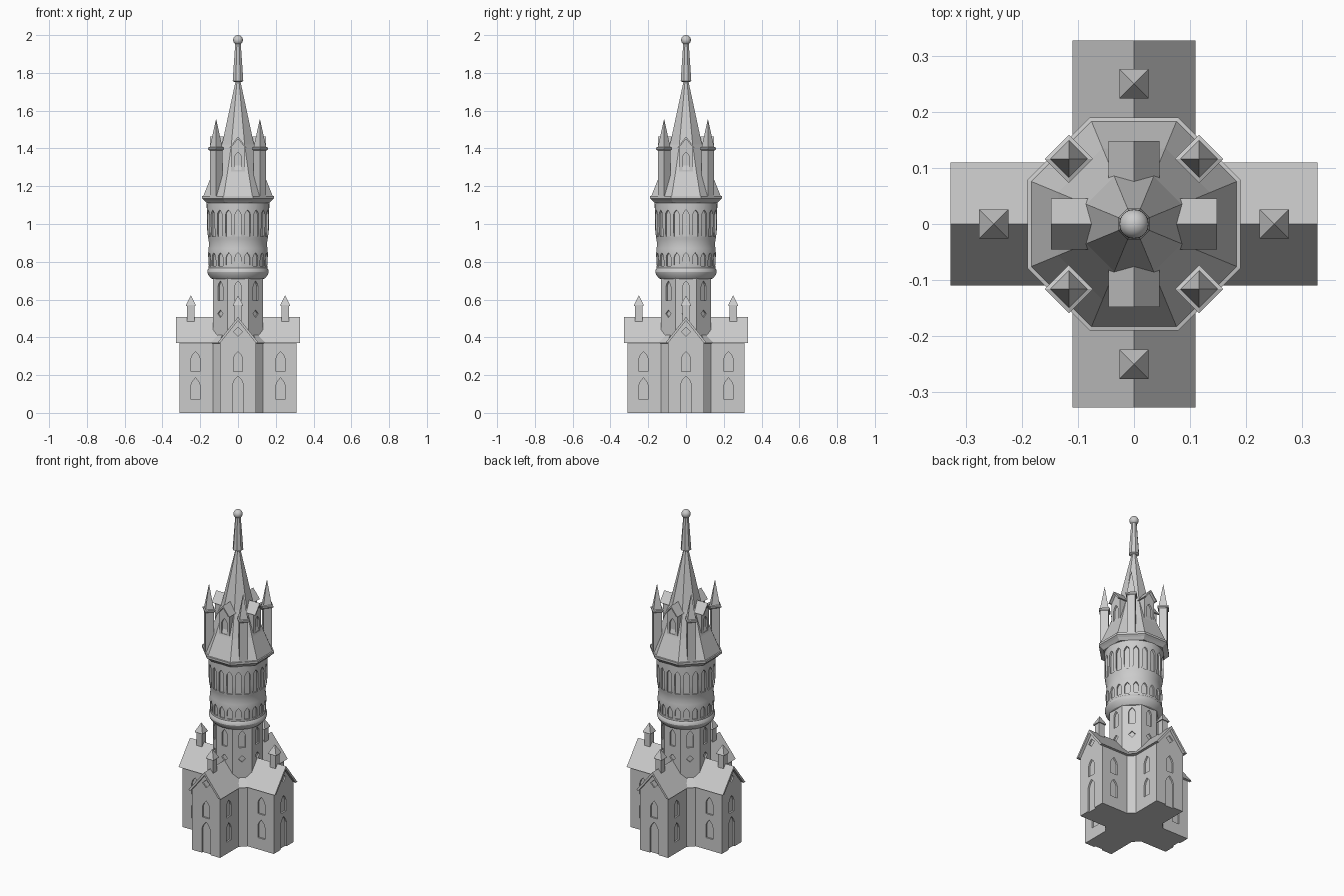
import bpy, bmesh, math
from mathutils import Matrix, Vector

if "Cube" in bpy.data.objects:
    bpy.data.objects.remove(bpy.data.objects["Cube"])

stone = bpy.data.materials.new("grey_stone")
stone.diffuse_color = (0.6, 0.6, 0.6, 1)
stone.use_nodes = True
stone.node_tree.nodes["Principled BSDF"].inputs["Base Color"].default_value = stone.diffuse_color
C8 = math.cos(math.pi / 8)
QUARTERS = [math.pi / 2 * i for i in range(4)]
DIAGONALS = [a + math.pi / 4 for a in QUARTERS]


def rot(a):
    return Matrix.Rotation(a, 4, 'Z')


def prism(bm, pts, y0, y1, mat=Matrix()):
    """Extrude an (x, z) outline along y."""
    a = [bm.verts.new(mat @ Vector((x, y0, z))) for x, z in pts]
    b = [bm.verts.new(mat @ Vector((x, y1, z))) for x, z in pts]
    n = len(pts)
    bm.faces.new(a)
    bm.faces.new(b[::-1])
    for i in range(n):
        j = (i + 1) % n
        bm.faces.new((a[i], b[i], b[j], a[j]))


def lathe(bm, prof, n, start=0.0, centre=(0, 0)):
    """Closed stack of n-sided rings from (radius, z) points."""
    rings = []
    for r, z in prof:
        rings.append([bm.verts.new((centre[0] + r * math.cos(start + 2 * math.pi * i / n),
                                    centre[1] + r * math.sin(start + 2 * math.pi * i / n), z))
                      for i in range(n)])
    bm.faces.new(rings[0][::-1])
    bm.faces.new(rings[-1])
    for lo, hi in zip(rings, rings[1:]):
        for i in range(n):
            j = (i + 1) % n
            bm.faces.new((lo[i], lo[j], hi[j], hi[i]))


def octagon(bm, prof):
    lathe(bm, [(r / C8, z) for r, z in prof], 8, math.pi / 8)


def finish(name, bm, cut=None, smooth=False):
    bmesh.ops.recalc_face_normals(bm, faces=bm.faces)
    me = bpy.data.meshes.new(name)
    bm.to_mesh(me)
    bm.free()
    ob = bpy.data.objects.new(name, me)
    bpy.context.collection.objects.link(ob)
    me.materials.append(stone)
    bpy.ops.object.select_all(action='DESELECT')
    ob.select_set(True)
    bpy.context.view_layer.objects.active = ob
    if cut is not None:
        cutter = finish("cutter", cut)
        cutter.hide_render = True
        bpy.ops.object.select_all(action='DESELECT')
        ob.select_set(True)
        bpy.context.view_layer.objects.active = ob
        m = ob.modifiers.new("windows", 'BOOLEAN')
        m.operation, m.solver, m.object = 'DIFFERENCE', 'EXACT', cutter
        bpy.ops.object.modifier_apply(modifier=m.name)
        bpy.data.objects.remove(cutter)
    if smooth:
        bpy.ops.object.shade_smooth_by_angle(angle=math.radians(25))
    return ob


def window(bm, a, d, z0, z1, w, off=0.0, depth=0.01):
    """Pointed-arch recess in a wall at distance d, facing angle a."""
    h, s = w / 2, z1 - w * 0.8
    pts = [(-h, z0), (h, z0), (h, s), (h * .7, s + w * .4), (0, z1), (-h * .7, s + w * .4), (-h, s)]
    prism(bm, [(x + off, z) for x, z in pts], -d - 0.015, -d + depth, rot(a))


def diamond(bm, a, d, z, r):
    prism(bm, [(-r, z), (0, z - r), (r, z), (0, z + r)], -d - 0.015, -d + 0.008, rot(a))


# cross-shaped ground floor with chamfered inner corners
bm, cut = bmesh.new(), bmesh.new()
outline = []
for a in QUARTERS:
    for p in [(-.095, -.132), (-.095, -.31), (.095, -.31), (.095, -.132)]:
        v = rot(a) @ Vector((p[0], p[1], 0))
        outline.append((v.x, v.y))
prism(bm, [(x, y) for x, y in outline], -0.373, 0, Matrix.Rotation(math.pi / 2, 4, 'X') @ Matrix.Scale(-1, 4, (0, 1, 0)))
for v in bm.verts:  # keep the floor on z = 0
    v.co.z = 0 if abs(v.co.z) < 1e-5 else 0.373
for a in QUARTERS:
    window(cut, a, .31, -.02, .195, .058)
    window(cut, a, .31, .22, .325, .048)
    for s in (-1, 1):
        window(cut, a, .095, .072, .185, .048, s * .225)
        window(cut, a, .095, .22, .325, .048, s * .225)
finish("cross_walls", bm, cut)

# gable walls with diamond recesses
for i, a in enumerate(QUARTERS):
    bm, cut = bmesh.new(), bmesh.new()
    prism(bm, [(-.094, .37), (.094, .37), (0, .489)], -.31, -.1, rot(a))
    diamond(cut, a, .31, .43, .024)
    finish(f"gable_wall_{i + 1}", bm, cut)

# arm roofs and corner fillers
bm = bmesh.new()
for a in QUARTERS:
    prism(bm, [(.11, .37), (0, .508), (-.11, .37), (-.094, .37), (0, .488), (.094, .37)], -.327, 0, rot(a))
    vs = [bm.verts.new(rot(a) @ Vector(p)) for p in
          [(.105, .15, .37), (.15, .105, .37), (.06, .06, .452), (.06, .06, .36)]]
    for f in [(0, 1, 2), (0, 1, 3), (0, 2, 3), (1, 2, 3)]:
        bm.faces.new([vs[k] for k in f])
finish("arm_roofs", bm)

# chimneys on the ridges
bm = bmesh.new()
for a in QUARTERS:
    c = rot(a) @ Vector((0, -.25, 0))
    q = math.sqrt(2)
    lathe(bm, [(.019 * q, .46), (.019 * q, .568)], 4, math.pi / 4, c)
    lathe(bm, [(.026 * q, .566), (.026 * q, .571), (.0005, .622)], 4, math.pi / 4, c)
finish("chimneys", bm)

# octagonal lower tower
bm, cut = bmesh.new(), bmesh.new()
octagon(bm, [(.132, .38), (.132, .715)])
for a in QUARTERS + DIAGONALS:
    window(cut, a, .132, .595, .698, .036)
    diamond(cut, a, .132, .525, .02)
finish("lower_tower", bm, cut)

# round drum with two rows of arches
bm, cut = bmesh.new(), bmesh.new()
lathe(bm, [(.125, .705), (.142, .712), (.158, .73), (.163, .745), (.161, .757), (.155, .766),
           (.157, .80), (.159, .84), (.156, .87), (.153, .895), (.157, .92), (.163, .95), (.165, .99),
           (.166, 1.13)], 60, math.pi / 60)
for i in range(20):
    a = math.tau * i / 20
    window(cut, a, .158, .778, .848, .03)
    window(cut, a, .163, .935, 1.075, .031)
finish("round_drum", bm, cut, smooth=True)

# cornice and flared octagonal spire
bm = bmesh.new()
octagon(bm, [(.164, 1.11), (.178, 1.125), (.19, 1.135), (.19, 1.148), (.18, 1.15)])
finish("cornice", bm)
bm = bmesh.new()
octagon(bm, [(.184, 1.147), (.135, 1.27), (.085, 1.42), (.012, 1.76)])
finish("spire_roof", bm)

# corner turrets
bm = bmesh.new()
for a in DIAGONALS:
    c = rot(a) @ Vector((0, -.164, 0))
    lathe(bm, [(.033, 1.14), (.033, 1.4)], 4, 0, c)
    lathe(bm, [(.036, 1.39), (.043, 1.396), (.043, 1.405), (.033, 1.408), (.0005, 1.555)], 4, 0, c)
finish("corner_turrets", bm)

# dormers with gabled roofs
for i, a in enumerate(QUARTERS):
    bm, cut = bmesh.new(), bmesh.new()
    prism(bm, [(-.036, 1.2), (.036, 1.2), (.036, 1.412), (0, 1.452), (-.036, 1.412)], -.132, -.04, rot(a))
    window(cut, a, .132, 1.285, 1.38, .038)
    finish(f"dormer_{i + 1}", bm, cut)
bm = bmesh.new()
for a in QUARTERS:
    prism(bm, [(.045, 1.405), (0, 1.463), (-.045, 1.405), (-.036, 1.405), (0, 1.45), (.036, 1.405)],
          -.148, -.06, rot(a))
finish("dormer_roofs", bm)

# finial and ball
bm = bmesh.new()
octagon(bm, [(.02, 1.752), (.028, 1.757), (.027, 1.775), (.014, 1.965)])
finish("finial", bm)
bm = bmesh.new()
bmesh.ops.create_uvsphere(bm, u_segments=24, v_segments=12, radius=.026, matrix=Matrix.Translation((0, 0, 1.974)))
finish("finial_ball", bm, smooth=True)
